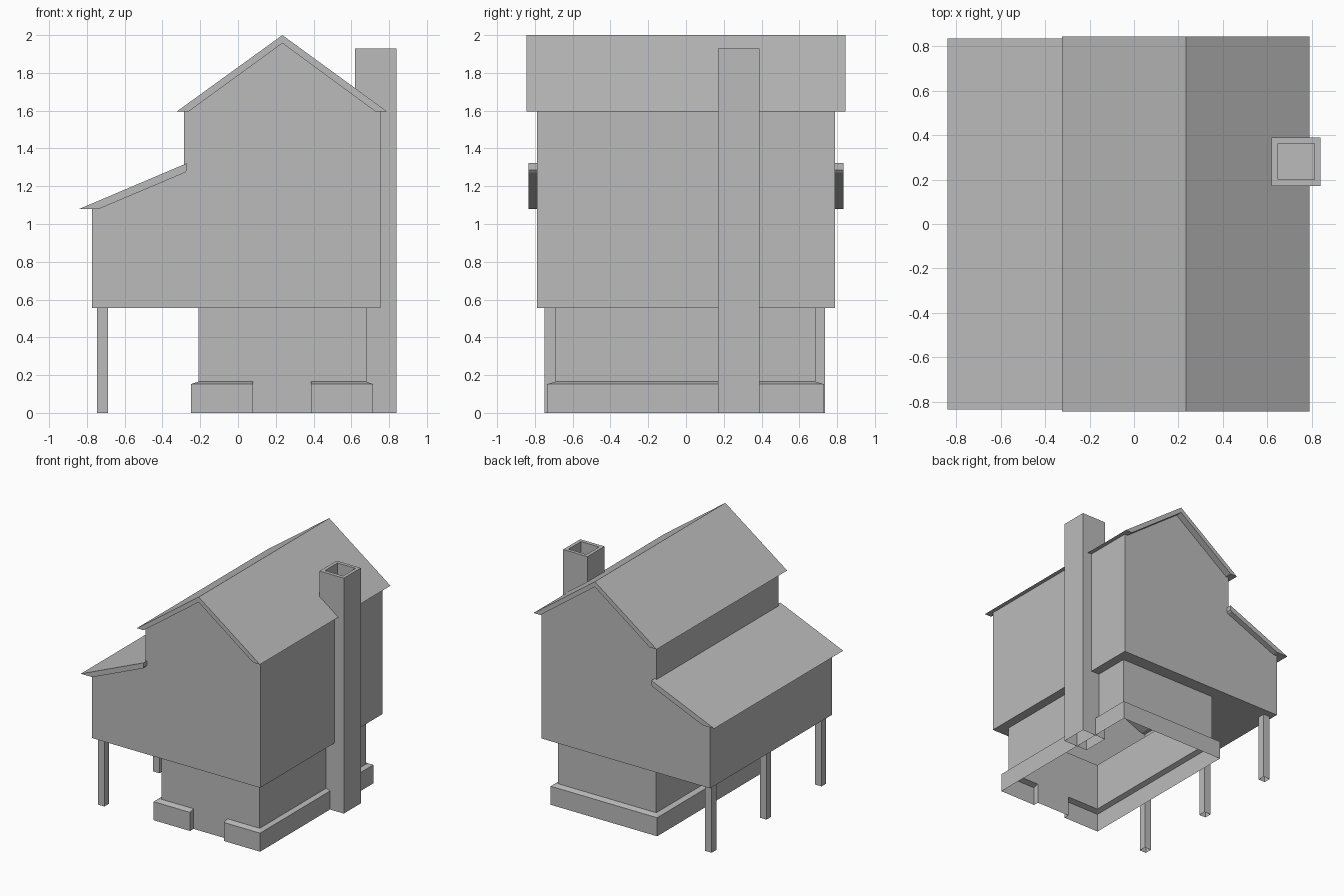
import bpy, bmesh

if "Cube" in bpy.data.objects:
    bpy.data.objects.remove(bpy.data.objects["Cube"])

grey = bpy.data.materials.new("plain_grey")
grey.diffuse_color = (0.5, 0.5, 0.5, 1)
grey.use_nodes = True
grey.node_tree.nodes["Principled BSDF"].inputs["Base Color"].default_value = grey.diffuse_color


def finish(name, bm):
    """Weld the mesh and turn it into a named, coloured object."""
    bmesh.ops.remove_doubles(bm, verts=bm.verts[:], dist=0.0005)
    mesh = bpy.data.meshes.new(name)
    bm.to_mesh(mesh)
    bm.free()
    mesh.materials.append(grey)
    obj = bpy.data.objects.new(name, mesh)
    bpy.context.collection.objects.link(obj)
    return obj


def loft(bm, levels, cap=False):
    """Join outlines, given as (xy points, z), from one level to the next."""
    rings = [[bm.verts.new((x, y, z)) for x, y in pts] for pts, z in levels]
    for a, b in zip(rings, rings[1:]):
        n = len(a)
        for i in range(n):
            j = (i + 1) % n
            bm.faces.new((a[i], a[j], b[j], b[i]))
    if cap:
        bm.faces.new(rings[-1])


def prism(bm, profile, y0, y1, skip=()):
    """Extrude an anticlockwise xz profile along y, leaving some sides out."""
    a = [bm.verts.new((x, y0, z)) for x, z in profile]
    b = [bm.verts.new((x, y1, z)) for x, z in profile]
    bm.faces.new(a)
    bm.faces.new(b[::-1])
    n = len(a)
    for i in range(n):
        if i not in skip:
            j = (i + 1) % n
            bm.faces.new((a[j], a[i], b[i], b[j]))


def rect(x0, x1, y0, y1):
    return [(x0, y0), (x1, y0), (x1, y1), (x0, y1)]


FLOOR = 0.555
X0, X1, Y0, Y1 = -0.21, 0.68, -0.69, 0.685      # ground storey walls

# Overhanging upper storey with a lean-to side, open above the ground storey
bm = bmesh.new()
prism(bm, [(-0.772, FLOOR), (0.755, FLOOR), (0.755, 1.605), (0.235, 1.975),
           (-0.285, 1.605), (-0.285, 1.295), (-0.772, 1.09)],
      -0.79, 0.79, skip=(0,))
loft(bm, [(rect(X0, X1, Y0, Y1), FLOOR),
          (rect(-0.772, 0.755, -0.79, 0.79), FLOOR)])
finish("upper_storey", bm)

# Main gable roof
bm = bmesh.new()
prism(bm, [(-0.325, 1.595), (-0.262, 1.595), (0.235, 1.957), (0.728, 1.595),
           (0.79, 1.595), (0.235, 2.0)], -0.845, 0.845)
finish("main_roof", bm)

# Lean-to roof
bm = bmesh.new()
prism(bm, [(-0.84, 1.08), (-0.735, 1.08), (-0.28, 1.273), (-0.27, 1.285),
           (-0.27, 1.322)], -0.835, 0.835)
finish("lean_to_roof", bm)

# Ground storey walls stepping out to a plinth with a doorway gap in front
G0, G1 = 0.08, 0.387
PX0, PX1, PY0, PY1 = -0.25, 0.715, -0.735, 0.73
outer = [(PX0, PY0), (G0, PY0), (G0, Y0), (G1, Y0), (G1, PY0),
         (PX1, PY0), (PX1, PY1), (PX0, PY1)]
inner = [(X0, Y0), (G0, Y0), (G0, Y0), (G1, Y0), (G1, Y0),
         (X1, Y0), (X1, Y1), (X0, Y1)]
bm = bmesh.new()
loft(bm, [(outer, 0), (outer, 0.152), (inner, 0.165), (inner, FLOOR)])
finish("ground_storey", bm)

# Posts under the lean-to
for i, y in enumerate((-0.718, -0.005, 0.705)):
    bm = bmesh.new()
    post = rect(-0.747, -0.687, y - 0.03, y + 0.03)
    loft(bm, [(post, 0), (post, FLOOR)])
    finish(f"post_{i + 1}", bm)

# Chimney with a sunken flue
bm = bmesh.new()
stack = rect(0.62, 0.84, 0.17, 0.39)
flue = rect(0.648, 0.812, 0.2, 0.362)
loft(bm, [(stack, 0), (stack, 1.928), (flue, 1.928), (flue, 1.78)], cap=True)
finish("chimney", bm)
